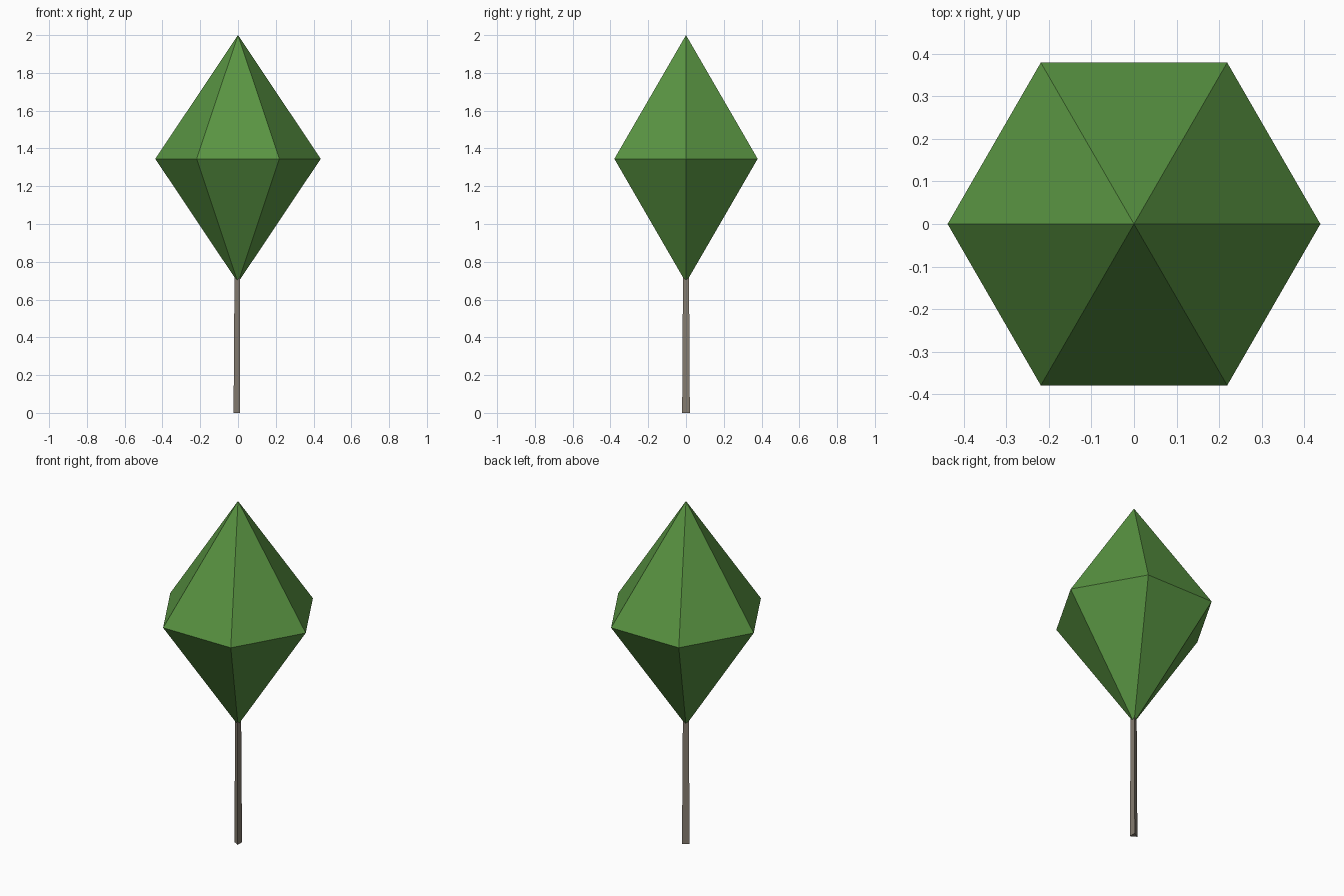
import bpy, math

if "Cube" in bpy.data.objects:
    bpy.data.objects.remove(bpy.data.objects["Cube"])


def material(name, srgb):
    m = bpy.data.materials.new(name)
    lin = [((c / 255 + 0.055) / 1.055) ** 2.4 for c in srgb]
    m.diffuse_color = (*lin, 1)
    m.use_nodes = True
    m.node_tree.nodes["Principled BSDF"].inputs["Base Color"].default_value = m.diffuse_color
    return m


def loft(name, sides, rings, start, mat):
    """Stack of (radius, z) rings; zero radius makes a point, open ends are capped."""
    verts, faces, loops = [], [], []
    for r, z in rings:
        n = sides if r else 1
        first = len(verts)
        for i in range(n):
            a = start + math.tau * i / sides
            verts.append((r * math.cos(a), r * math.sin(a), z))
        loops.append([first + i % n for i in range(sides)])
    for low, high in zip(loops, loops[1:]):
        for i in range(sides):
            j = (i + 1) % sides
            quad = (low[i], low[j], high[j], high[i])
            faces.append(tuple(dict.fromkeys(quad)))
    if rings[0][0]:
        faces.append(loops[0][::-1])
    if rings[-1][0]:
        faces.append(loops[-1])
    mesh = bpy.data.meshes.new(name)
    mesh.from_pydata(verts, [], faces)
    mesh.materials.append(mat)
    obj = bpy.data.objects.new(name, mesh)
    bpy.context.collection.objects.link(obj)
    return obj


leaf_green = material("leaf green", (89, 148, 66))
bark_grey = material("bark grey brown", (133, 124, 112))

# Six-sided double-pointed crown
loft("crown", 6, [(0, 0.69), (0.438, 1.345), (0, 2.0)], 0, leaf_green)

# Slim three-sided tapering trunk, its tip hidden in the crown
loft("trunk", 3, [(0.0235, 0), (0.0185, 0.72)], math.pi, bark_grey)
